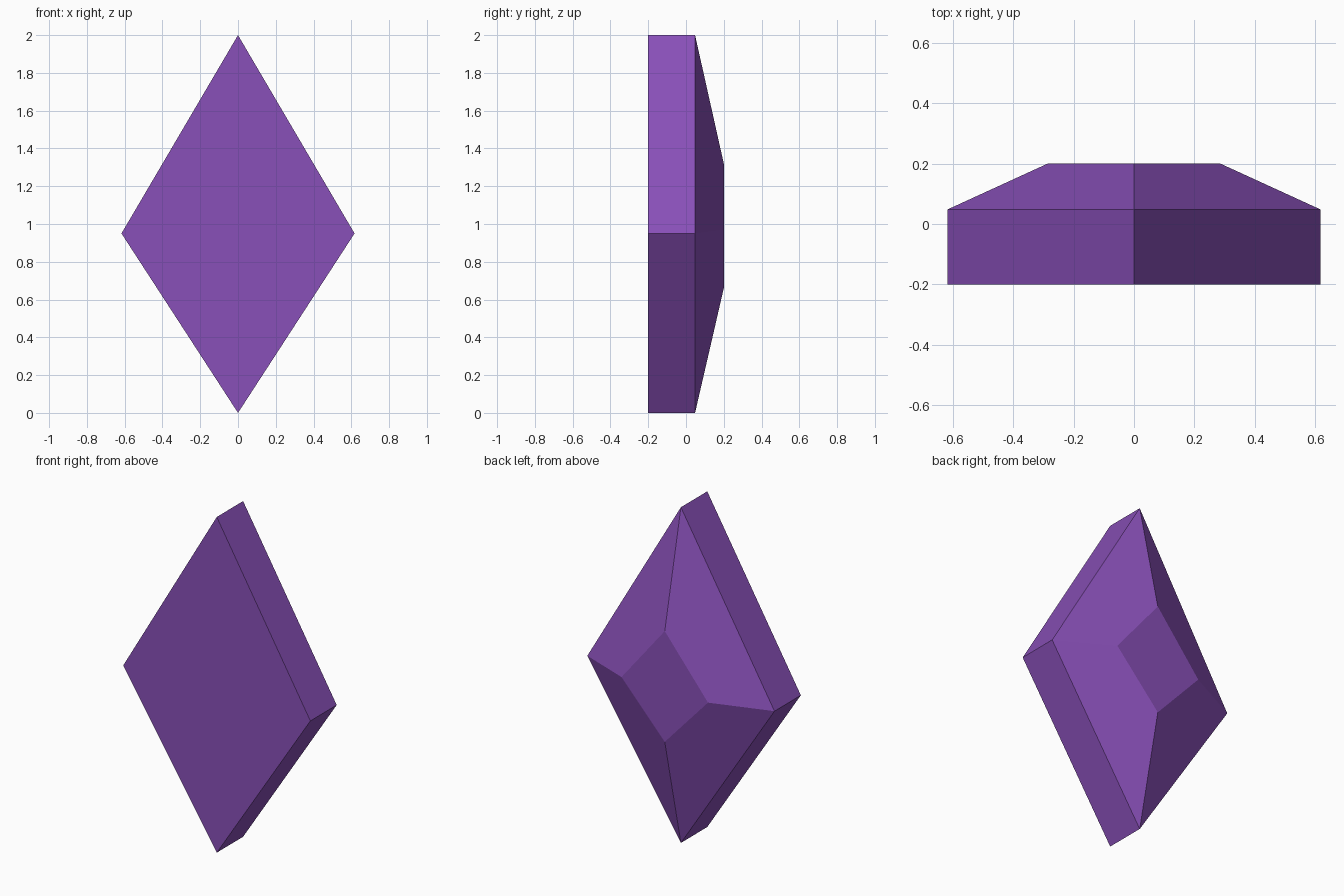
import bpy
import bmesh

if "Cube" in bpy.data.objects:
    bpy.data.objects.remove(bpy.data.objects["Cube"])

# Single flat purple for the whole gem
purple = bpy.data.materials.new("gem purple")
purple.diffuse_color = (0.25, 0.08, 0.48, 1)
purple.use_nodes = True
purple.node_tree.nodes["Principled BSDF"].inputs["Base Color"].default_value = purple.diffuse_color


def kite(half_width, bottom, middle, top, y):
    """Four-cornered kite outline at depth y."""
    return [(0, y, bottom), (half_width, y, middle), (0, y, top), (-half_width, y, middle)]


# Flat front, straight girdle, then a bevelled crown at the back
rings = [
    kite(0.617, 0.0, 0.95, 2.0, -0.2),
    kite(0.617, 0.0, 0.95, 2.0, 0.048),
    kite(0.285, 0.66, 0.97, 1.32, 0.2),
]

bm = bmesh.new()
loops = [[bm.verts.new(p) for p in ring] for ring in rings]
bm.faces.new(loops[0])
bm.faces.new(loops[-1][::-1])
for a, b in zip(loops, loops[1:]):
    for i in range(4):
        j = (i + 1) % 4
        bm.faces.new((a[i], b[i], b[j], a[j]))
bmesh.ops.recalc_face_normals(bm, faces=bm.faces)

mesh = bpy.data.meshes.new("gem")
bm.to_mesh(mesh)
bm.free()
mesh.materials.append(purple)
bpy.context.collection.objects.link(bpy.data.objects.new("gem", mesh))
